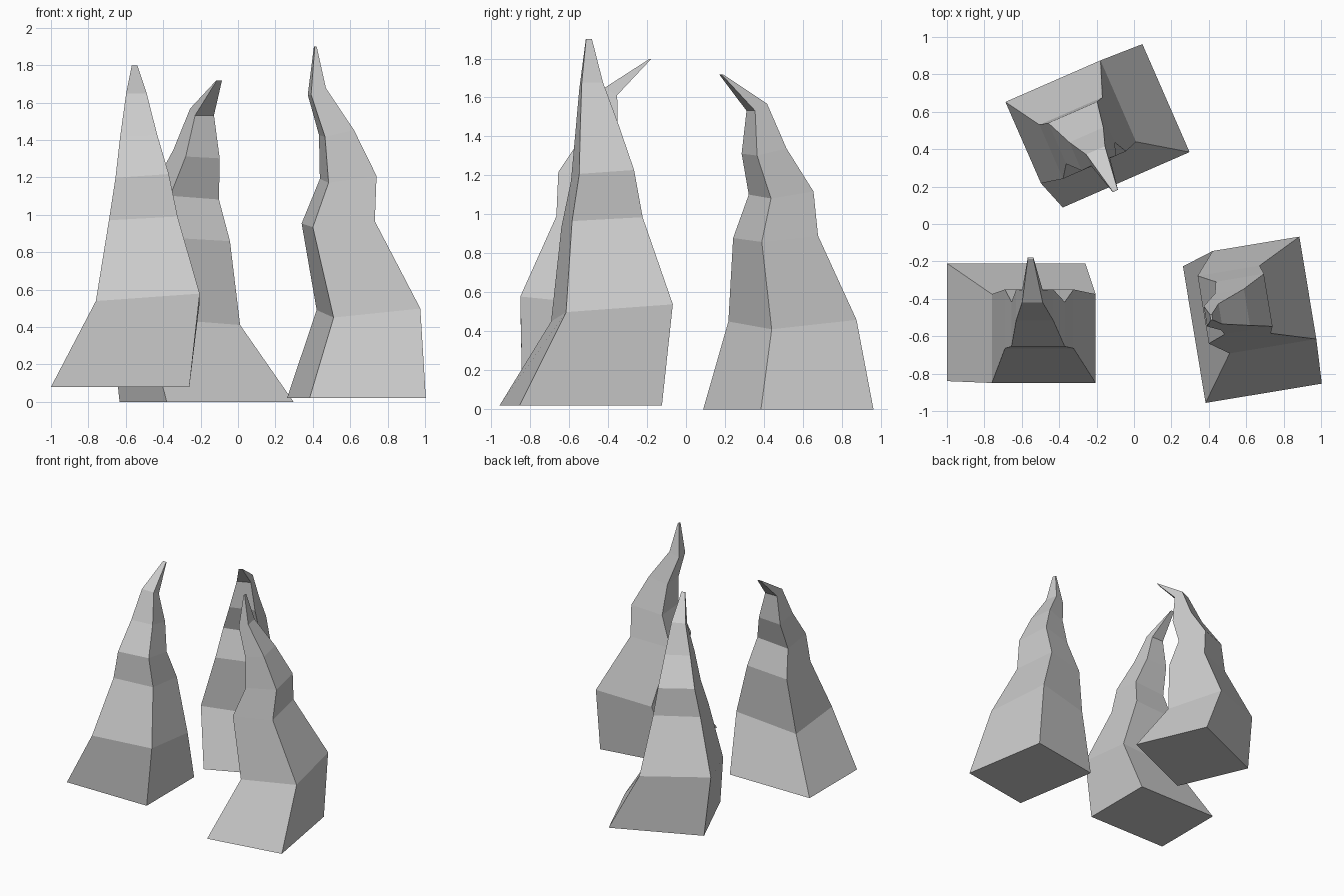
import bpy, bmesh
from math import radians

if "Cube" in bpy.data.objects:
    bpy.data.objects.remove(bpy.data.objects["Cube"])

# Side limits (left, right) of each four-sided ring, base to tip
SIDES = [(-.37, .37), (-.13, .425), (-.06, .307), (-.025, .26),
         (0, .198), (.032, .142), (.062, .092)]
# Front and back limits and height of each ring: hooked and upright versions
HOOKED = [(-.315, .315, 0), (-.325, .15, .455), (-.14, .175, .885), (-.13, .108, 1.11),
          (.01, .175, 1.325), (.105, .172, 1.55), (.338, .347, 1.718)]
UPRIGHT = [(-.315, .315, 0), (-.325, .145, .475), (-.09, .246, .94), (-.105, .155, 1.18),
           (.013, .17, 1.42), (.16, .24, 1.64), (.205, .215, 1.88)]
# Slope of each ring: rise to the right, drop to the back
TILT = [(0, 0), (.02, .024), (.01, .016), (.01, .018), (.005, .018), (0, .018), (0, 0)]


def spire(name, rings, location, angle):
    bm = bmesh.new()
    loops = []
    for (left, right), (front, back, z), (rise, drop) in zip(SIDES, rings, TILT):
        loops.append([bm.verts.new(p) for p in (
            (left, front, z - rise + drop), (right, front, z + rise + drop),
            (right, back, z + rise - drop), (left, back, z - rise - drop))])
    for lower, upper in zip(loops, loops[1:]):
        for i in range(4):
            j = (i + 1) % 4
            bm.faces.new((lower[i], lower[j], upper[j], upper[i]))
    bm.faces.new(loops[0][::-1])
    bm.faces.new(loops[-1])
    bmesh.ops.recalc_face_normals(bm, faces=bm.faces[:])
    mesh = bpy.data.meshes.new(name)
    bm.to_mesh(mesh)
    bm.free()
    obj = bpy.data.objects.new(name, mesh)
    obj.location = location
    obj.rotation_euler.z = radians(angle)
    bpy.context.collection.objects.link(obj)


# Three rock spires, the same form turned to face different ways
spire("left_spire", HOOKED, (-.63, -.525, .08), 0)
spire("back_spire", HOOKED, (-.168, .525, 0), 203.6)
spire("right_spire", UPRIGHT, (.633, -.54, .02), 99.4)
